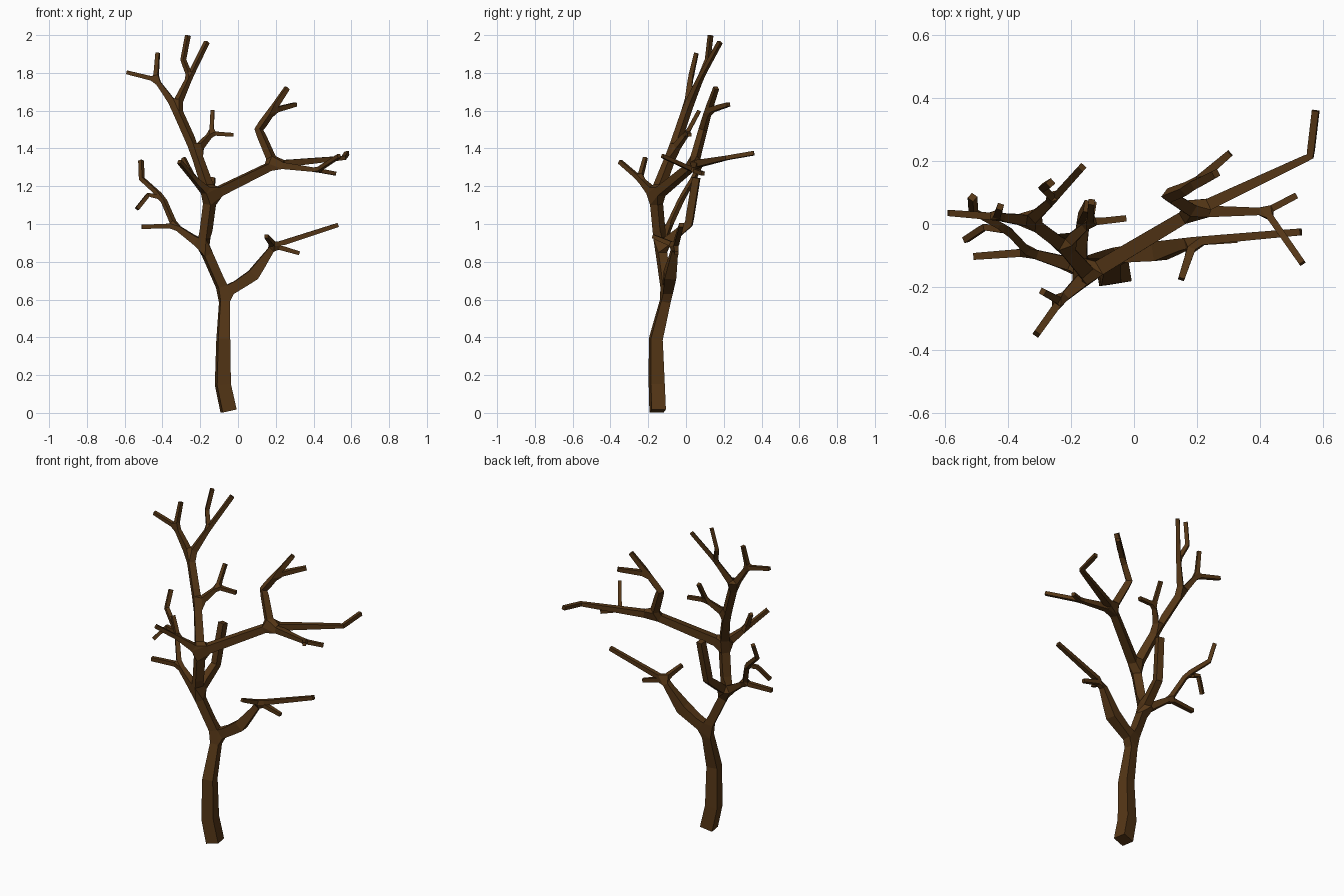
import bpy

verts, edges, radii = [], [], []


def limb(start, *points):
    """Chain of (x, y, z, radius) nodes growing from node `start`; returns the last node."""
    last = start
    for x, y, z, r in points:
        verts.append((x, y, z))
        radii.append(r)
        if last is not None:
            edges.append((last, len(verts) - 1))
        last = len(verts) - 1
    return last


# trunk
fork = limb(None, (-.05, -.15, .01, .038), (-.08, -.155, .15, .037),
            (-.078, -.16, .39, .032), (-.07, -.10, .63, .024))

# low right limb and its twigs
low = limb(fork, (.08, -.085, .73, .031), (.19, -.055, .885, .014))
limb(low, (.53, -.025, .995, .011))
limb(low, (.325, -.05, .845, .010))
limb(low, (.15, -.175, .935, .010))

# main stem
knee = limb(fork, (-.18, -.135, .88, .024))
crown = limb(knee, (-.145, -.16, 1.15, .025))

# stub behind the stem
limb(knee, (-.16, .015, 1.0, .020), (-.14, .055, 1.245, .019))

# left limb
left = limb(knee, (-.335, -.09, .99, .013))
limb(left, (-.51, -.103, .985, .011))
left_up = limb(left, (-.40, -.02, 1.14, .012))
limb(left_up, (-.51, .04, 1.24, .011), (-.513, .085, 1.335, .011))
limb(left_up, (-.475, -.01, 1.155, .010), (-.535, -.05, 1.08, .010))

# small forward twig
forward = limb(crown, (-.235, -.245, 1.24, .012))
limb(forward, (-.31, -.35, 1.33, .011))
limb(forward, (-.29, -.215, 1.35, .010))

# long right limb
right = limb(crown, (.19, .04, 1.315, .020))
limb(right, (.56, .215, 1.35, .011), (.577, .36, 1.375, .011))
right_low = limb(right, (.42, .04, 1.285, .011))
limb(right_low, (.515, .09, 1.267, .010))
limb(right_low, (.535, -.125, 1.36, .010))
right_up = limb(right, (.11, .09, 1.50, .017), (.18, .118, 1.60, .015))
limb(right_up, (.26, .16, 1.72, .012))
limb(right_up, (.305, .225, 1.633, .011))

# tall left leader
lead = limb(crown, (-.225, -.07, 1.385, .020))
inner = limb(lead, (-.14, .005, 1.48, .011))
limb(inner, (-.135, .07, 1.60, .010))
limb(inner, (-.025, .018, 1.472, .010))
top = limb(lead, (-.33, .01, 1.62, .019))
peak = limb(top, (-.255, .08, 1.78, .012))
limb(peak, (-.165, .18, 1.963, .011))
limb(peak, (-.29, .115, 1.87, .011), (-.265, .13, 1.998, .011))
outer = limb(top, (-.435, .023, 1.765, .012))
limb(outer, (-.59, .035, 1.803, .010))
limb(outer, (-.425, .055, 1.905, .010))

# four-sided skin over the branch skeleton
mesh = bpy.data.meshes.new("tree")
mesh.from_pydata(verts, edges, [])
tree = bpy.data.objects.new("tree", mesh)
bpy.context.collection.objects.link(tree)
skin = tree.modifiers.new("Skin", 'SKIN')
skin.use_smooth_shade = False
for data, r in zip(mesh.skin_vertices[0].data, radii):
    data.radius = (r, r)

# bark
bark = bpy.data.materials.new("bark")
bark.diffuse_color = (.09, .037, .008, 1)
mesh.materials.append(bark)
